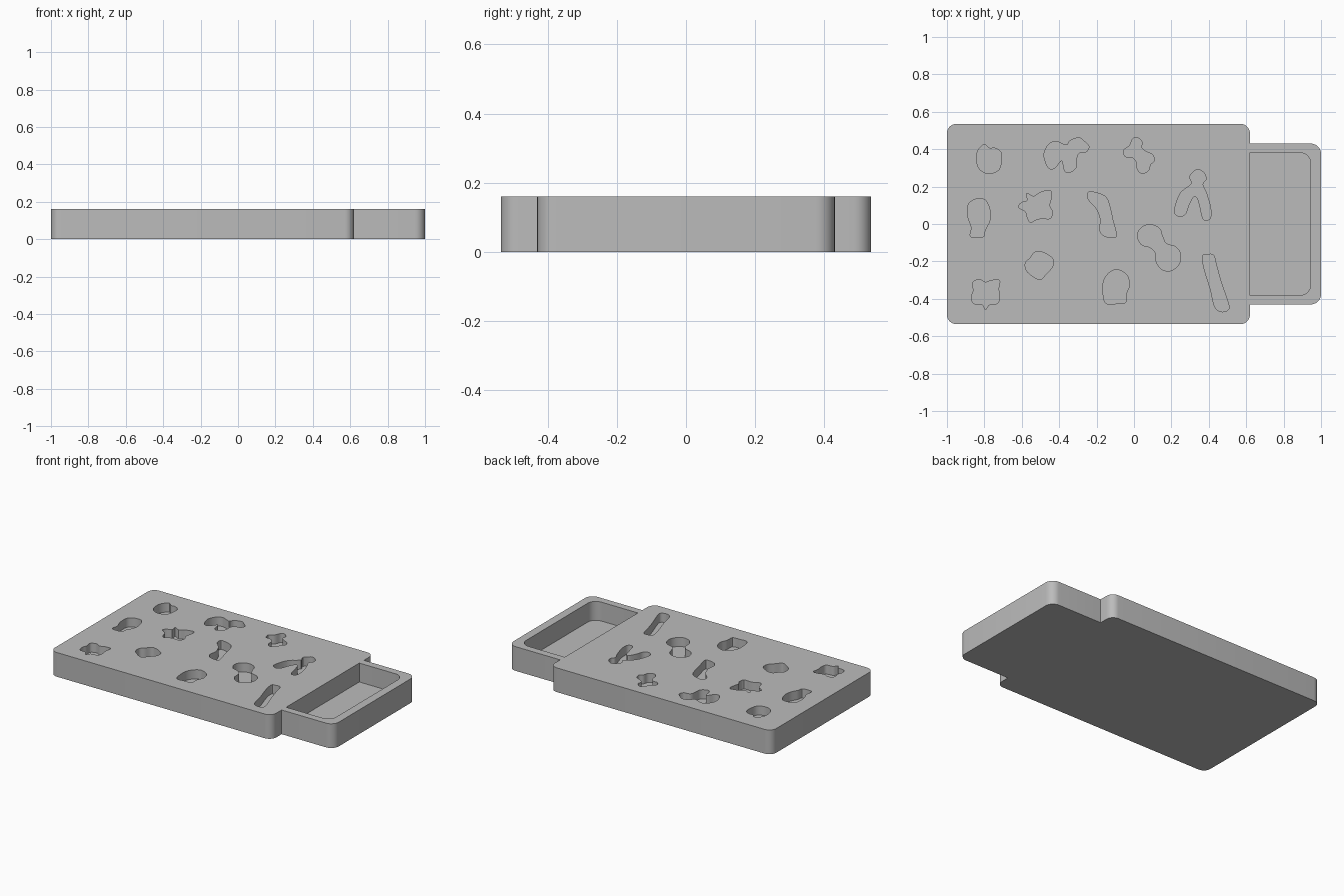
import bpy, bmesh, math
from mathutils import Vector

if "Cube" in bpy.data.objects:
    bpy.data.objects.remove(bpy.data.objects["Cube"])

TOP = 0.16
CUT_DEPTH = 0.06
POCKET_DEPTH = 0.125

grey = bpy.data.materials.new("plain grey")
grey.diffuse_color = (0.5, 0.5, 0.5, 1)
grey.use_nodes = True
grey.node_tree.nodes["Principled BSDF"].inputs["Base Color"].default_value = grey.diffuse_color


def rounded(corners, steps=7):
    """Outline from (x, y, radius) corners; radius 0 stays sharp."""
    out = []
    n = len(corners)
    for i, (x, y, r) in enumerate(corners):
        p = Vector((x, y))
        if r == 0:
            out.append(p)
            continue
        a = (Vector(corners[i - 1][:2]) - p).normalized() * r
        b = (Vector(corners[(i + 1) % n][:2]) - p).normalized() * r
        for k in range(steps + 1):
            t = math.pi / 2 * k / steps
            out.append(p + a * (1 - math.sin(t)) + b * (1 - math.cos(t)))
    return out


def smooth_loop(cx, cy, pts, steps=4):
    """Closed smooth curve through points given in hundredths from a centre."""
    p = [Vector((cx + x / 100, cy + y / 100)) for x, y in pts]
    n = len(p)
    out = []
    for i in range(n):
        a, b, c, d = p[i - 1], p[i], p[(i + 1) % n], p[(i + 2) % n]
        for k in range(steps):
            t = k / steps
            out.append(0.5 * (2 * b + (c - a) * t + (2 * a - 5 * b + 4 * c - d) * t * t
                              + (3 * b - a - 3 * c + d) * t ** 3))
    return out


def add_prism(bm, outline, z0, z1):
    low = [bm.verts.new((p.x, p.y, z0)) for p in outline]
    high = [bm.verts.new((p.x, p.y, z1)) for p in outline]
    bm.faces.new(low)
    bm.faces.new(high)
    n = len(low)
    for i in range(n):
        j = (i + 1) % n
        bm.faces.new((low[i], low[j], high[j], high[i]))


def finish(bm, name):
    bmesh.ops.recalc_face_normals(bm, faces=bm.faces)
    mesh = bpy.data.meshes.new(name)
    bm.to_mesh(mesh)
    bm.free()
    mesh.materials.append(grey)
    obj = bpy.data.objects.new(name, mesh)
    bpy.context.collection.objects.link(obj)
    return obj


# Board with the narrower tray at its right end
half = [(1.0, 0.43, 0.055), (0.62, 0.43, 0), (0.62, 0.535, 0.05), (-1.0, 0.535, 0.05)]
outline = half + [(x, -y, r) for x, y, r in reversed(half)]
bm = bmesh.new()
add_prism(bm, rounded(outline), 0, TOP)
board = finish(bm, "board")

cutters = bmesh.new()


def hole(cx, cy, *pts):
    add_prism(cutters, smooth_loop(cx, cy, pts), TOP - CUT_DEPTH, TOP + 0.1)


# Tray pocket
add_prism(cutters, rounded([(0.62, -0.382, 0), (0.945, -0.382, 0.06),
                            (0.945, 0.382, 0.06), (0.62, 0.382, 0)]),
          TOP - POCKET_DEPTH, TOP + 0.1)

# Round notched hole
hole(-0.773, 0.345, (-2.7, 8), (0, 6), (3, 6), (6, 4), (6.5, 0), (5, -5.5), (0, -7.5),
     (-5, -5.5), (-7, 0), (-6, 5))
# Branching hole
hole(-0.361, 0.366, (-12, 1), (-9.5, 6), (-5.5, 7.5), (0, 5.5), (2, 8), (6.5, 9.5), (9, 8),
     (12, 5), (10.5, 2), (7, 1.5), (5.5, -1), (5, -6.5), (1.5, -9), (-1, -8), (-2.5, -2.5),
     (-6, -6.5), (-9, -7), (-11, -4))
# Small bone hole
hole(0.024, 0.366, (-3, 9), (-.5, 9.6), (2, 7), (1.5, 4.3), (4.3, 2), (7.5, .5), (8.5, -2.7),
     (6.4, -4.8), (5.3, -8), (2, -9.6), (-.5, -7.5), (-1, -3.7), (-3.2, -1), (-7, -.5),
     (-8, 2.7), (-4.8, 5.3))
# Wishbone hole
hole(0.324, 0.152, (1.5, 14), (5.3, 11.8), (6, 8.5), (4.3, 6), (6.4, 1), (8.5, -6.4),
     (8.5, -11.8), (6, -13.4), (4.3, -11.8), (3, -6.4), (1.6, -1.6), (-.5, -.5), (-3.2, -5.3),
     (-4.8, -9.6), (-8, -11.2), (-10.7, -9), (-9.6, -3.2), (-7, 2), (-1.6, 6.4), (-2.7, 10.2))
# Bulb hole
hole(-0.832, 0.035, (0, 10), (4, 9), (6.4, 3), (6, -2), (3.5, -7), (3, -10), (-.5, -10.7),
     (-4.3, -10), (-3.7, -5.3), (-5.5, 0), (-5.5, 6.4), (-3.2, 9))
# Butterfly hole
hole(-0.527, 0.094, (-4.8, 7), (-1, 5.3), (2.7, 7.5), (8, 8.5), (8.5, 4.8), (7.5, .5),
     (9, -2.7), (8, -6.4), (3.7, -6.4), (.5, -7), (-2.7, -8.5), (-4.3, -6), (-5.3, -2.7),
     (-9, -.5), (-7.5, 2), (-4.3, 3.2))
# Curved bar hole
hole(-0.174, 0.051, (-7, 11.8), (-3.7, 11.8), (2, 9.6), (4.3, 4.8), (6, -2.7), (8, -11.2),
     (5.3, -12.3), (1, -11.2), (-1, -8), (-.5, -2.7), (-2.7, 3.2), (-7, 8))
# Dumbbell hole
hole(0.136, -0.126, (-11.8, 6.4), (-9.6, 10.7), (-4.8, 12.3), (0, 10.2), (1.6, 6), (3.7, 2),
     (8.5, .5), (11.2, -3.2), (10.7, -8.5), (6.4, -12.3), (1.6, -11.8), (-1.6, -8),
     (-2, -3.2), (-4.8, 0), (-9.6, 1.6))
# Heart hole
hole(-0.505, -0.222, (-2.7, 7), (0, 7.5), (3.2, 6.4), (7, 3.7), (7, -.5), (3.7, -4.3),
     (.5, -7.5), (-3.2, -6), (-7, -2.7), (-7.5, 1.6), (-5, 4))
# Dome hole
hole(-0.094, -0.34, (0, 9.6), (5.3, 7), (7, 1.6), (5.3, -3.2), (4.8, -8), (0, -8.6),
     (-5.3, -8.6), (-7, -4.3), (-7, 2.7), (-4.3, 7.5))
# Spine hole
hole(-0.794, -0.372, (-6.4, 6.4), (-3.2, 7.5), (0, 6), (3.2, 7), (7.5, 7), (7, 2.7),
     (7.5, -2), (6.4, -5.3), (2, -6), (0, -8.5), (-1.6, -6), (-6.4, -5.3), (-7.5, -1.6),
     (-6.4, 1.6), (-7, 4.3))
# Long slot hole
hole(0.436, -0.318, (-7, 14.4), (-4.3, 15.5), (-1, 15), (.5, 9.6), (3.2, 0), (7, -11.2),
     (6.4, -14.4), (2.7, -15), (-.5, -12.3), (-2.7, -3.2), (-6, 7.5))

# Carve every recess in one pass
cutter = finish(cutters, "recess_cutter")
cutter.hide_render = True
mod = board.modifiers.new("recesses", 'BOOLEAN')
mod.operation = 'DIFFERENCE'
mod.solver = 'EXACT'
mod.object = cutter
bpy.context.view_layer.objects.active = board
board.select_set(True)
bpy.ops.object.modifier_apply(modifier=mod.name)
bpy.data.objects.remove(cutter)
bpy.ops.object.shade_smooth_by_angle(angle=math.radians(30))
